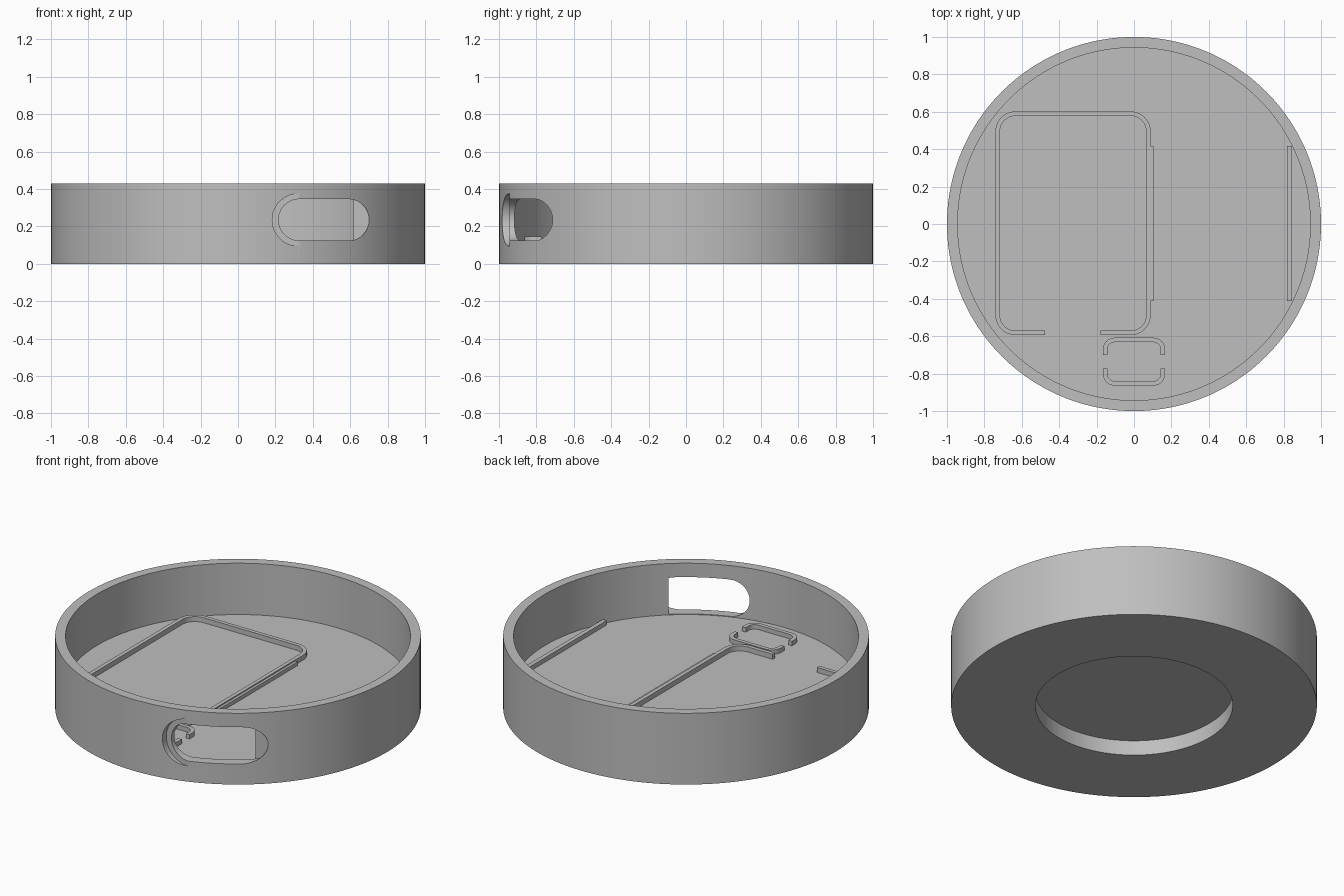
import bpy, bmesh, math
from mathutils import Vector

cube = bpy.data.objects.get("Cube")
if cube:
    bpy.data.objects.remove(cube, do_unlink=True)

grey = bpy.data.materials.new("plain grey")
grey.use_nodes = True
COLOR = (0.52, 0.52, 0.52, 1)
grey.diffuse_color = COLOR
grey.node_tree.nodes["Principled BSDF"].inputs["Base Color"].default_value = COLOR

FLOOR = 0.12


def finish(name, bm):
    bmesh.ops.recalc_face_normals(bm, faces=bm.faces)
    mesh = bpy.data.meshes.new(name)
    bm.to_mesh(mesh)
    bm.free()
    obj = bpy.data.objects.new(name, mesh)
    mesh.materials.append(grey)
    bpy.context.collection.objects.link(obj)
    return obj


def smooth(obj):
    bpy.ops.object.select_all(action='DESELECT')
    obj.select_set(True)
    bpy.context.view_layer.objects.active = obj
    bpy.ops.object.shade_smooth_by_angle(angle=math.radians(30))


def extrude(name, outline, vector):
    """Solid made by pushing a flat outline along a vector."""
    bm = bmesh.new()
    face = bm.faces.new([bm.verts.new(p) for p in outline])
    out = bmesh.ops.extrude_face_region(bm, geom=[face])
    moved = [v for v in out["geom"] if isinstance(v, bmesh.types.BMVert)]
    bmesh.ops.translate(bm, verts=moved, vec=vector)
    return finish(name, bm)


def arc(cx, cy, r, start, end, n=10):
    angles = [math.radians(start + (end - start) * i / n) for i in range(n + 1)]
    return [(cx + r * math.cos(a), cy + r * math.sin(a)) for a in angles]


def rib(name, path, width, top):
    """Low wall of even width along an open path on the floor."""
    pts = [Vector(p) for p in path]
    left, right = [], []
    for i, p in enumerate(pts):
        t = (pts[min(i + 1, len(pts) - 1)] - pts[max(i - 1, 0)]).normalized()
        side = Vector((-t.y, t.x)) * width / 2
        left.append(p + side)
        right.append(p - side)
    z = FLOOR - 0.01
    outline = [(p.x, p.y, z) for p in left + right[::-1]]
    smooth(extrude(name, outline, (0, 0, top - z)))


def slot_cutter(name, x0, x1, z, r, y_end):
    """Stadium-shaped cutter running in from the front to y_end."""
    shape = arc(x0, z, r, 90, 270, 24) + arc(x1, z, r, -90, 90, 24)
    obj = extrude(name, [(x, y_end, h) for x, h in shape], (0, -1.3 - y_end, 0))
    obj.hide_render = True
    return obj


# Round tray with a recess under its floor
profile = [(0, 0.09), (0.54, 0.09), (0.54, 0), (1, 0), (1, 0.43),
           (0.943, 0.43), (0.943, FLOOR), (0, FLOOR)]
bm = bmesh.new()
verts = [bm.verts.new((r, 0, z)) for r, z in profile]
edges = [bm.edges.new(pair) for pair in zip(verts, verts[1:])]
bmesh.ops.spin(bm, geom=verts + edges, cent=(0, 0, 0), axis=(0, 0, 1),
               angle=math.tau, steps=160, use_duplicate=False)
bmesh.ops.remove_doubles(bm, verts=bm.verts, dist=1e-4)
tray = finish("tray", bm)

# Side opening with a shallow wider counterbore
cutters = [slot_cutter("opening_cutter", 0.328, 0.59, 0.235, 0.111, -0.713),
           slot_cutter("counterbore_cutter", 0.323, 0.59, 0.235, 0.14, -0.945)]
bpy.context.view_layer.objects.active = tray
for cutter in cutters:
    mod = tray.modifiers.new("cut", 'BOOLEAN')
    mod.operation = 'DIFFERENCE'
    mod.solver = 'EXACT'
    mod.object = cutter
    bpy.ops.object.modifier_apply(modifier=mod.name)
for cutter in cutters:
    bpy.data.objects.remove(cutter, do_unlink=True)
smooth(tray)

# Rounded frame, open along the front
L, R, F, B, r = -0.729, 0.077, -0.582, 0.59, 0.095
frame = [(-0.475, F)] + arc(L + r, F + r, r, 270, 180) + arc(L + r, B - r, r, 180, 90)
frame += arc(R - r, B - r, r, 90, 0) + arc(R - r, F + r, r, 0, -90) + [(-0.18, F)]
rib("board_frame", frame, 0.024, 0.15)

# Straight rails
rib("frame_rail", [(0.088, -0.412), (0.088, 0.418)], 0.034, 0.143)
rib("side_rail", [(0.832, -0.412), (0.832, 0.418)], 0.026, 0.147)

# Facing pair of small brackets by the opening
for name, y, end, s in (("rear_bracket", -0.62, -0.70, 1),
                        ("front_bracket", -0.852, -0.773, -1)):
    c, x = 0.05, 0.154
    path = [(-x, end)] + arc(-x + c, y - s * c, c, 180, 180 - 90 * s)
    path += arc(x - c, y - s * c, c, 90 * s, 0) + [(x, end)]
    rib(name, path, 0.024, 0.147)
